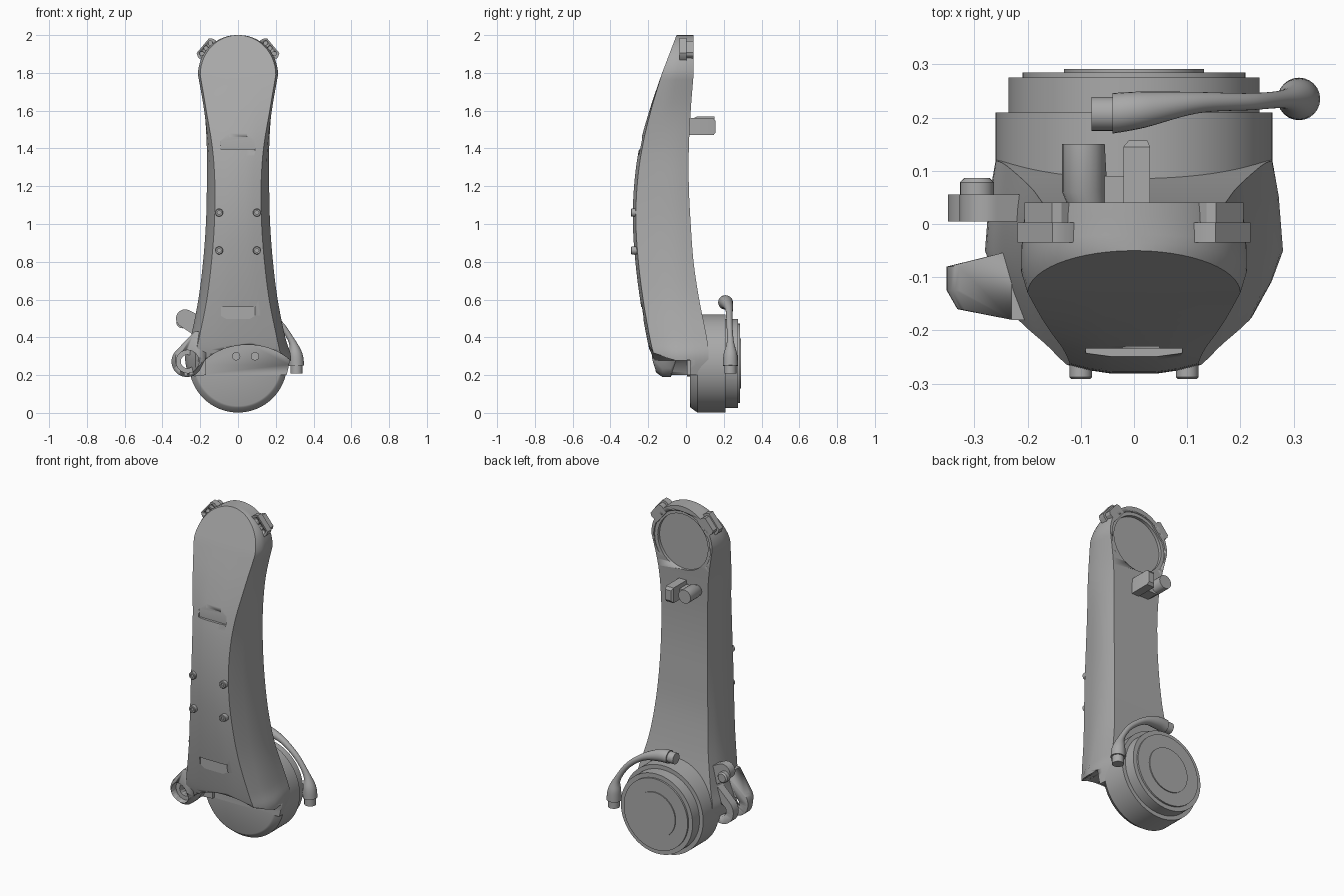
import bpy, bmesh, math
from mathutils import Vector, Matrix

if "Cube" in bpy.data.objects:
    bpy.data.objects.remove(bpy.data.objects["Cube"])

grey = bpy.data.materials.new("neutral grey")
grey.use_nodes = True
grey.diffuse_color = (0.4, 0.4, 0.4, 1)
grey.node_tree.nodes["Principled BSDF"].inputs["Base Color"].default_value = (0.4, 0.4, 0.4, 1)


def finish(name, bm, smooth=True):
    bmesh.ops.recalc_face_normals(bm, faces=bm.faces)
    me = bpy.data.meshes.new(name)
    bm.to_mesh(me)
    bm.free()
    ob = bpy.data.objects.new(name, me)
    bpy.context.collection.objects.link(ob)
    me.materials.append(grey)
    if smooth:
        bpy.ops.object.select_all(action='DESELECT')
        ob.select_set(True)
        bpy.context.view_layer.objects.active = ob
        bpy.ops.object.shade_smooth_by_angle(angle=math.radians(32))
    return ob


def turned(name, x, z, profile, sides=64, sz=1.0):
    """Solid turned about a y axis from (y, radius) pairs."""
    bm = bmesh.new()
    rings = []
    for y, r in profile:
        rings.append([bm.verts.new((x + r * math.cos(2 * math.pi * i / sides), y,
                                    z + sz * r * math.sin(2 * math.pi * i / sides)))
                      for i in range(sides)])
    for a, b in zip(rings, rings[1:]):
        for i in range(sides):
            j = (i + 1) % sides
            bm.faces.new((a[i], a[j], b[j], b[i]))
    bm.faces.new(rings[0])
    bm.faces.new(rings[-1])
    return finish(name, bm)


def hull(name, points):
    bm = bmesh.new()
    for p in points:
        bm.verts.new(p)
    res = bmesh.ops.convex_hull(bm, input=bm.verts)
    loose = {v for v in res["geom_interior"] if isinstance(v, bmesh.types.BMVert)}
    bmesh.ops.delete(bm, geom=list(loose), context='VERTS')
    bmesh.ops.dissolve_limit(bm, angle_limit=0.01, verts=bm.verts, edges=bm.edges)
    return finish(name, bm)


def disc(x, z, r, y0, y1, n=40):
    return [(x + r * math.cos(2 * math.pi * i / n), y, z + r * math.sin(2 * math.pi * i / n))
            for i in range(n) for y in (y0, y1)]


def block(x0, x1, y0, y1, z0, z1):
    return [(x, y, z) for x in (x0, x1) for y in (y0, y1) for z in (z0, z1)]


def cut(ob, cutter):
    m = ob.modifiers.new("cut", 'BOOLEAN')
    m.object = cutter
    m.solver = 'EXACT'
    cutter.hide_render = True
    cutter.hide_viewport = True
    cutter.display_type = 'WIRE'


# Main body: height, half widths (front, middle, back), depths (front, middle, back)
stations = [
    (.20, .22, .265, .24, -.145, -.06, .12),
    (.30, .225, .28, .26, -.185, -.05, .12),
    (.40, .205, .25, .24, -.21, -.05, .11),
    (.60, .165, .21, .195, -.245, -.06, .07),
    (.80, .14, .185, .172, -.27, -.07, .04),
    (1.0, .125, .17, .158, -.283, -.075, .025),
    (1.2, .122, .165, .153, -.277, -.08, .015),
    (1.4, .135, .165, .153, -.25, -.08, .015),
    (1.6, .168, .178, .165, -.195, -.075, .025),
    (1.79, .2, .212, .2, -.13, -.05, .04)]


def spline(rows, steps):
    out = []
    for k in range(len(rows) - 1):
        p = [Vector(rows[min(max(k + d, 0), len(rows) - 1)]) for d in (-1, 0, 1, 2)]
        for s in range(steps):
            t = s / steps
            out.append(p[1] + t / 2 * (p[2] - p[0] + t * (2 * p[0] - 5 * p[1] + 4 * p[2] - p[3]
                       + t * (3 * (p[1] - p[2]) + p[3] - p[0]))))
    return out + [Vector(rows[-1])]


sections = spline(stations, 5)
head = sections[-1]
for i in range(1, 15):
    a = math.radians(88 * i / 14)
    c, s = math.cos(a), math.sin(a)
    sections.append(Vector((head[0] + .21 * s, head[1] * c, head[2] * c, head[3] * c,
                            -.13 + .08 * s, -.05 + .03 * s, .04)))

bm = bmesh.new()
loops = []
for z, wf, wm, wb, yf, ym, yb in sections:
    bulge = .018 * min(1, max(0, (1.8 - z) / .4))
    half = [(wf * u, yf + bulge * u * u) for u in (.33, .67, 1)]
    edge = half[-1]
    half += [((edge[0] + wm) / 2 + .006, (edge[1] + ym) / 2), (wm, ym), (wm * .6 + wb * .4, ym * .4 + yb * .6), (wb, yb)]
    ring = half + [(-x, y) for x, y in reversed(half)]
    loops.append([bm.verts.new((x, y, z)) for x, y in ring])
for a, b in zip(loops, loops[1:]):
    for i in range(len(a)):
        j = (i + 1) % len(a)
        bm.faces.new((a[i], a[j], b[j], b[i]))
bm.faces.new(loops[0])
bm.faces.new(loops[-1])
body = finish("main_body", bm)

# Recesses in the body
cut(body, turned("arch_cutter", .05, .12, [(-.5, .3), (.02, .3)], 96, .8))
cut(body, turned("head_recess_cutter", 0, 1.785, [(.012, .165), (.03, .165), (.03, .185), (.2, .185)]))
cut(body, hull("upper_notch_cutter", block(-.09, .09, -.35, -.234, 1.395, 1.46)))
cut(body, hull("lower_notch_cutter", block(-.09, .09, -.35, -.226, .49, .56)))

# Stepped round housing at the foot
turned("round_housing", 0, .262, [(.02, .225), (.025, .235), (.06, .26), (.21, .26), (.21, .236),
                                  (.275, .236), (.275, .21), (.285, .21), (.285, .132), (.291, .132)], 96)
for i, x in enumerate((-.01, .09)):
    turned(f"housing_peg_{i}", x, .3, [(-.01, .022), (.03, .022)], 24)

# Screws on the front
for i, (x, z, y) in enumerate([(sx, z, y) for sx in (-.1, .1) for z, y in ((.86, -.262), (1.06, -.268))]):
    turned(f"front_screw_{i}", x, z, [(y + .03, .021), (-.288, .021), (-.291, .018),
                                      (-.291, .01), (-.283, .01)], 24)

# Clevis ears on the right side
front_ear = hull("front_ear", disc(-.27, .272, .082, -.125, -.08) + disc(-.262, .285, .07, -.16, -.08)
                 + block(-.23, -.17, -.18, -.05, .29, .43))
cut(front_ear, turned("ear_bore_cutter", -.267, .272, [(-.3, .06), (-.115, .06), (-.115, .036), (-.05, .036)], 40))
back_ear = hull("back_ear", disc(-.27, .272, .08, .005, .055) + block(-.23, -.17, .005, .055, .2, .42))
cut(back_ear, turned("back_ear_cutter", -.267, .272, [(-.05, .036), (.1, .036)], 32))
hull("side_lug", disc(-.28, .5, .048, .005, .055) + block(-.23, -.17, .005, .055, .41, .5))
turned("side_lug_knob", -.295, .48, [(.05, .032), (.078, .032), (.086, .024)], 24)

# Grips on the head, each with three holes
for side, name in ((1, "left"), (-1, "right")):
    turn = Matrix.Translation((side * .163, 0, 1.925)) @ Matrix.Rotation(side * math.radians(50), 4, 'Y')
    for part, y0, y1, length, h in (("front", -.035, .003, .064, .03), ("back", 0, .04, .05, .022)):
        grip = hull(f"{name}_grip_{part}", [turn @ Vector(p) for p in
                    block(-length, length, y0, y1, -.04, h * .3) + block(-length * .8, length * .8, y0, y1, -.04, h)])
        if part == "front":
            for k in (-1, 0, 1):
                p = turn @ Vector((k * .036, 0, .008))
                cut(grip, turned(f"{name}_hole_cutter_{k + 1}", p.x, p.z, [(-.1, .012), (-.015, .012)], 16))

# Cable holder on the back
hull("holder_stem", block(-.085, .02, 0, .09, 1.475, 1.535))
hull("holder_right_wing", disc(-.095, 1.53, .04, .06, .15, 20) + disc(-.08, 1.51, .03, .0, .06, 20))
hull("holder_left_wing", block(-.02, .03, 0, .145, 1.47, 1.56) + block(-.01, .025, 0, .157, 1.485, 1.545))


# Locking lever curving around the housing
def tube(name, pts, sides=24):
    bm = bmesh.new()
    path = spline(pts, 6) if len(pts) > 2 else [Vector(p) for p in pts]
    rings = []
    for k, p in enumerate(path):
        d = (path[min(k + 1, len(path) - 1)] - path[max(k - 1, 0)]).to_3d()
        side = Vector((0, 1, 0))
        up = d.cross(side).normalized()
        rings.append([bm.verts.new(p.to_3d() + p[3] * (math.cos(2 * math.pi * i / sides) * side
                                   + math.sin(2 * math.pi * i / sides) * up)) for i in range(sides)])
    for a, b in zip(rings, rings[1:]):
        for i in range(sides):
            j = (i + 1) % sides
            bm.faces.new((a[i], a[j], b[j], b[i]))
    bm.faces.new(rings[0])
    bm.faces.new(rings[-1])
    return finish(name, bm)


tube("lever_arm", [(.31, .235, .25, .04), (.305, .235, .31, .036), (.285, .235, .38, .018),
                   (.22, .23, .475, .016), (.12, .228, .55, .02), (.02, .215, .582, .034), (-.04, .208, .585, .038)])
tube("lever_grip", [(.31, .235, .208, .032), (.31, .235, .27, .032)])
tube("lever_pivot", [(-.08, .207, .585, .032), (-.02, .207, .585, .032)])
